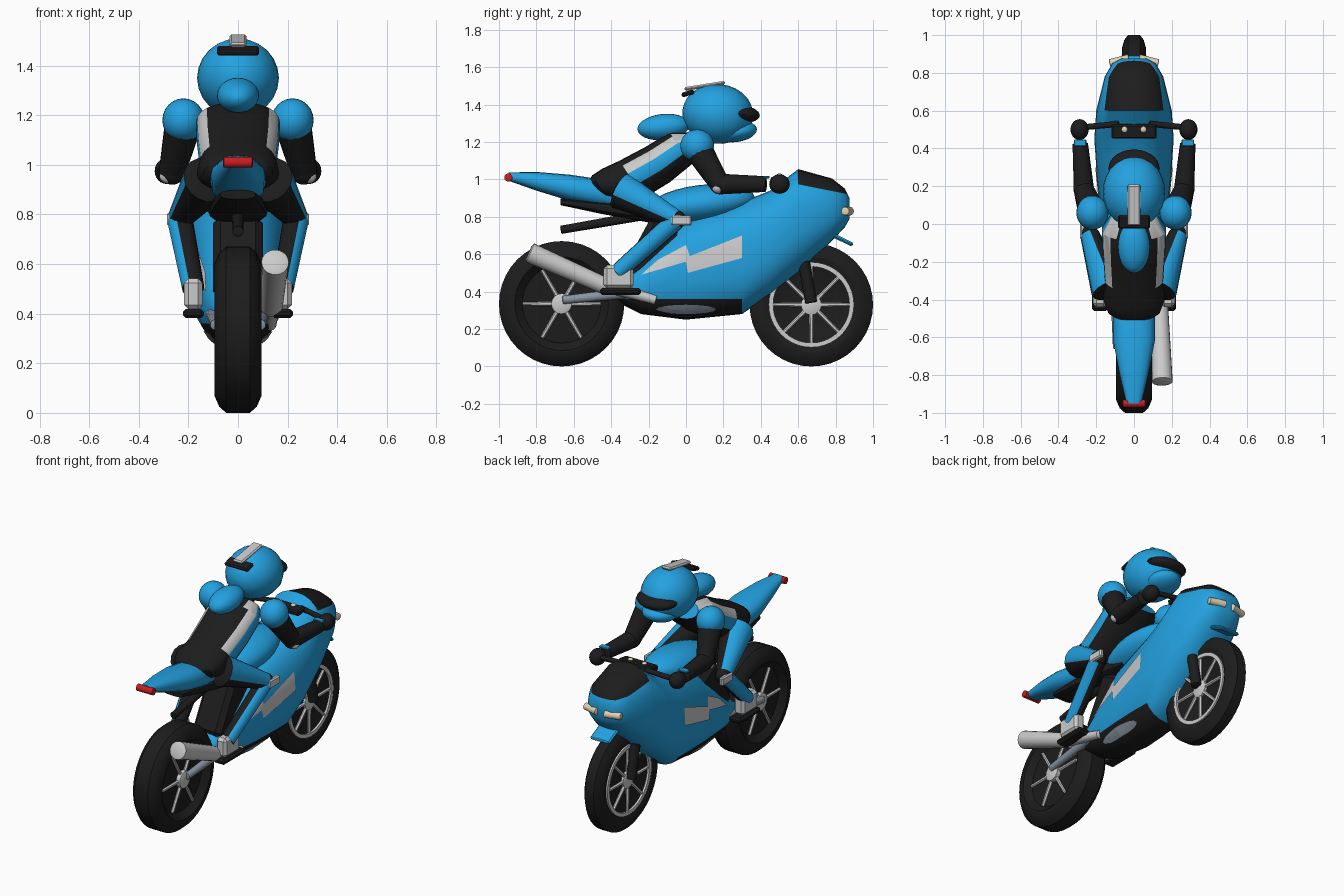
import bpy, bmesh, math
from mathutils import Vector as V
from mathutils.bvhtree import BVHTree

old = bpy.data.objects.get("Cube")
if old:
    bpy.data.objects.remove(old)

def material(name, rgb):
    m = bpy.data.materials.new(name)
    m.use_nodes = True
    m.diffuse_color = (*rgb, 1)
    m.node_tree.nodes["Principled BSDF"].inputs["Base Color"].default_value = (*rgb, 1)
    return m

BLUE = material("bright blue", (.017, .36, .75))
BLACK = material("black", (.012, .012, .012))
GREY = material("light grey", (.6, .6, .6))
STEEL = material("steel", (.25, .3, .36))
RED = material("red", (.6, .012, .012))
CREAM = material("cream", (.75, .65, .45))
made = []

def finish(name, bm, mats, rule=None):
    bmesh.ops.recalc_face_normals(bm, faces=bm.faces)
    bm.normal_update()
    if rule:
        for f in bm.faces:
            f.material_index = rule(f.calc_center_median(), f.normal)
    me = bpy.data.meshes.new(name)
    bm.to_mesh(me)
    bm.free()
    for m in mats:
        me.materials.append(m)
    ob = bpy.data.objects.new(name, me)
    bpy.context.collection.objects.link(ob)
    made.append(ob)
    return ob

def ring(c, u, v, n=16, p=2):
    """Superellipse around c with half axes u and v."""
    pts = []
    for i in range(n):
        a = 2 * math.pi * i / n
        co, si = math.cos(a), math.sin(a)
        pts.append(V(c) + V(u) * math.copysign(abs(co) ** (2 / p), co)
                   + V(v) * math.copysign(abs(si) ** (2 / p), si))
    return pts

def loft(name, rings, mats, rule=None, cuts=()):
    bm = bmesh.new()
    rows = [[bm.verts.new(p) for p in r] for r in rings]
    n = len(rows[0])
    for a, b in zip(rows, rows[1:]):
        for i in range(n):
            bm.faces.new((a[i], a[(i + 1) % n], b[(i + 1) % n], b[i]))
    bm.faces.new(rows[0])
    bm.faces.new(rows[-1])
    for co, no in cuts:
        bmesh.ops.bisect_plane(bm, geom=bm.verts[:] + bm.edges[:] + bm.faces[:],
                               plane_co=co, plane_no=no)
    return finish(name, bm, mats, rule)

def tube(name, a, b, ra, rb, mats, rule=None, n=14, flat=1):
    a, b = V(a), V(b)
    d = (b - a).normalized()
    u = d.cross(V((1, 0, 0)) if abs(d.x) < .9 else V((0, 0, 1))).normalized()
    v = d.cross(u) * flat
    steps = ((a, ra * .7), (a + d * ra * .12, ra), (b - d * rb * .12, rb), (b, rb * .7))
    return loft(name, [ring(c, u * r, v * r, n) for c, r in steps], mats, rule)

def ball(name, c, r, mat, tilt=0):
    """Ellipsoid, tilted about the x axis."""
    u, v, w = V((r[0], 0, 0)), V((0, 0, r[2])), V((0, r[1], 0))
    rows = []
    for i in range(15):
        t = math.pi * (i + .05) / 14.1
        rows.append(ring(w * -math.cos(t), u * math.sin(t), v * math.sin(t), 24))
    ob = loft(name, rows, [mat])
    ob.location, ob.rotation_euler.x = c, tilt
    return ob

def box(name, c, size, mat, tilt=0, bevel=.008):
    bm = bmesh.new()
    bmesh.ops.create_cube(bm, size=1)
    bmesh.ops.scale(bm, vec=size, verts=bm.verts)
    bmesh.ops.bevel(bm, geom=bm.edges[:], offset=bevel, segments=1, affect='EDGES')
    ob = finish(name, bm, [mat])
    ob.location, ob.rotation_euler.x = c, tilt
    return ob

def decal(name, target, outline, side, mat):
    """Lay a side-view outline (y, z) onto the target's surface."""
    me = target.data
    tree = BVHTree.FromPolygons([v.co for v in me.vertices], [p.vertices[:] for p in me.polygons])
    bm = bmesh.new()
    bm.faces.new([bm.verts.new((side, y, z)) for y, z in outline])
    bmesh.ops.triangulate(bm, faces=bm.faces[:])
    for k in range(-20, 41):
        for no in ((0, 1, 0), (0, 0, 1)):
            bmesh.ops.bisect_plane(bm, geom=bm.verts[:] + bm.edges[:] + bm.faces[:],
                                   plane_co=V(no) * k * .025, plane_no=no)
    for v in bm.verts:
        hit = tree.ray_cast(v.co, V((-side, 0, 0)))[0]
        v.co.x = hit.x + side * .005 if hit else side * .1
    return finish(name, bm, [mat])

# Wheels
def wheel(label, y, r, w, spokes, phase, rim):
    prof = [(-w * .6, .21), (-w, .25), (-w, r - .07), (-w * .8, r - .025), (-w * .5, r)]
    prof += [(-x, q) for x, q in reversed(prof)]
    loft(label + "_tyre", [ring((x, y, r), (0, q, 0), (0, 0, q), 40) for x, q in prof], [BLACK])
    tube(label + "_hub", (-w * .95, y, r), (w * .95, y, r), .055, .055, [GREY], n=16)
    for s in (-1, 1):
        x = s * (w * .6 + .008)
        for k in range(spokes):
            a = phase + 2 * math.pi * k / spokes
            tube(label + "_spoke", (x, y, r),
                 (x, y + .21 * math.cos(a), r + .21 * math.sin(a)), .012, .01, [GREY], n=6)
        if rim:
            pr = [(x, .204), (x + s * .014, .204), (x + s * .014, .228), (x, .228), (x, .204)]
            ob = loft(label + "_rim", [ring((q, y, r), (0, t, 0), (0, 0, t), 40)
                                       for q, t in pr], [GREY])
            bm = bmesh.new()
            bm.from_mesh(ob.data)
            bmesh.ops.delete(bm, geom=[f for f in bm.faces if len(f.verts) > 4], context='FACES')
            bm.to_mesh(ob.data)
            bm.free()

wheel("rear_wheel", -.665, .335, .095, 6, 0, False)
wheel("front_wheel", .67, .33, .064, 8, 0, True)

# Fairing: y, bottom, top, half width
stations = [(-.42, .37, .43, .09), (-.24, .28, .56, .135), (0, .25, .78, .17),
            (.3, .28, .88, .2), (.45, .385, .94, .21), (.6, .5, 1.055, .2),
            (.78, .67, 1.005, .155), (.85, .745, .95, .115), (.875, .79, .9, .07)]
screen_no = V((0, .2, 1)).normalized()
screen_co = V((0, .62, .97))

def fairing_rule(c, n):
    if c.y > .6 and (c - screen_co).dot(screen_no) > 0:
        return 1
    return 1 if c.y < .3 and c.z < .36 else 0

fairing = loft("fairing", [ring((0, y, (b + t) / 2), (w, 0, 0), (0, 0, (t - b) / 2), 28, 2.4)
                           for y, b, t, w in stations], [BLUE, BLACK], fairing_rule,
               [((0, 0, .36), (0, 0, 1)), (screen_co, screen_no)])
zigzag = [(-.24, .49), (0, .56), (.01, .5), (.3, .58), (.3, .7), (.02, .59), (0, .65), (-.15, .57)]
scoop = [(.16 * math.cos(t * math.pi / 8), .305 + .025 * math.sin(t * math.pi / 8)) for t in range(16)]
for s in (1, -1):
    decal("fairing_flash", fairing, zigzag, s, GREY)
    decal("belly_scoop", fairing, scoop, s, STEEL)
    tube("headlight", (s * .025, .875, .83), (s * .13, .85, .83), .024, .022, [CREAM])
    tube("fork_leg", (s * .075, .67, .34), (s * .075, .63, .56), .032, .032, [BLACK])
    tube("swingarm", (s * .09, -.66, .355), (s * .1, -.25, .4), .022, .03, [STEEL])
box("front_mudguard", (0, .82, .685), (.14, .16, .022), BLUE, -.45)

# Tank, tail and seat
ball("tank", (0, .08, .87), (.15, .29, .1), BLUE, .12)
tail = [(-.95, 1.015, .04, .022), (-.8, .99, .075, .05), (-.62, .955, .11, .07),
        (-.45, .925, .11, .075), (-.25, .885, .09, .06)]
loft("tail", [ring((0, y, z), (w, 0, 0), (0, 0, h), 16, 2.4) for y, z, w, h in tail], [BLUE])
seat = [(-.67, .88, .07, .018), (-.45, .85, .1, .035), (-.2, .82, .12, .05), (0, .8, .1, .04)]
loft("seat_base", [ring((0, y, z), (w, 0, 0), (0, 0, h), 16, 3) for y, z, w, h in seat], [BLACK])
tube("tail_light", (-.06, -.95, 1.01), (.06, -.95, 1.01), .022, .022, [RED])
tube("rear_guard", (0, -.67, .73), (0, -.15, .82), .022, .026, [BLACK])
box("engine_block", (0, -.18, .6), (.2, .2, .36), BLACK, -.5, .03)

# Exhaust
tube("silencer", (.15, -.84, .61), (.135, -.42, .425), .055, .045, [GREY], n=20)
tube("exhaust_pipe", (.135, -.45, .435), (.13, -.16, .355), .035, .025, [GREY])

# Rider's torso
lean = V((0, -.55, .83))
spine = [(-.5, .96, .08, .035), (-.46, .96, .14, .075), (-.39, .97, .165, .105),
         (-.29, 1.0, .155, .12), (-.15, 1.08, .165, .115), (-.03, 1.165, .17, .105),
         (.05, 1.2, .12, .06)]

def suit_rule(c, n):
    t = n.dot(lean)
    if c.y < -.3 or t > .8 or t < -.4:
        return 1
    return 2 if t > .3 else 0

loft("torso", [ring((0, y, z), (w, 0, 0), lean * h, 24, 2.3) for y, z, w, h in spine],
     [BLUE, BLACK, GREY], suit_rule)
ball("back_hump", (0, -.12, 1.28), (.085, .14, .07), BLUE, .1)

# Helmet
ball("helmet", (0, .17, 1.35), (.165, .19, .16), BLUE, -.1)
ball("visor", (0, .295, 1.35), (.135, .1, .047), BLACK, -.1)
ball("chin_guard", (0, .27, 1.255), (.105, .11, .055), BLUE, .15)
box("helmet_fin", (0, .1, 1.5), (.07, .22, .02), GREY, .16)
box("helmet_spoiler", (0, .01, 1.46), (.17, .07, .025), BLACK, .3)

# Arms, legs and boots
for s in (1, -1):
    def outer(c, n):
        return 0 if n.x * s > .45 else 1

    def thigh_rule(c, n):
        return 0 if n.x * s > .1 and n.z > -.1 else 1

    shoulder, elbow, wrist = (s * .22, .06, 1.17), (s * .265, .18, .975), (s * .285, .43, .975)
    ball("shoulder", (s * .22, .06, 1.18), (.085, .09, .088), BLUE)
    tube("upper_arm", shoulder, elbow, .075, .055, [BLACK])
    ball("elbow_joint", elbow, (.055, .055, .055), BLACK)
    tube("forearm", elbow, wrist, .055, .042, [BLACK])
    ball("elbow_pad", (s * .285, .17, .955), (.032, .03, .03), GREY)
    box("cuff", (s * .285, .43, 1.012), (.065, .035, .012), BLUE, 0, .003)
    ball("glove", (s * .288, .5, .975), (.048, .055, .052), BLACK)
    tube("handlebar", (s * .29, .51, .98), (s * .08, .53, 1.0), .016, .016, [BLACK])
    ball("gauge", (s * .05, .5, 1.022), (.016, .016, .01), CREAM)

    hip, knee, ankle = (s * .12, -.36, .945), (s * .235, -.05, .785), (s * .18, -.37, .5)
    tube("thigh", hip, knee, .1, .05, [BLUE, BLACK], thigh_rule, 16)
    ball("knee_joint", knee, (.045, .05, .05), BLACK)
    tube("shin", knee, ankle, .052, .045, [BLUE, BLACK], outer, 16)
    box("knee_slider", (s * .272, -.025, .78), (.03, .11, .055), GREY)
    box("boot", (s * .18, -.36, .48), (.075, .16, .125), GREY, 0, .018)
    box("boot_sole", (s * .18, -.35, .4), (.085, .22, .036), BLACK, 0, .012)
box("dashboard", (0, .49, 1.0), (.24, .075, .035), BLACK, .15)

# Smooth shading with crisp edges
bpy.ops.object.select_all(action='DESELECT')
for ob in made:
    ob.select_set(True)
bpy.context.view_layer.objects.active = made[0]
bpy.ops.object.shade_smooth_by_angle(angle=math.radians(35))
